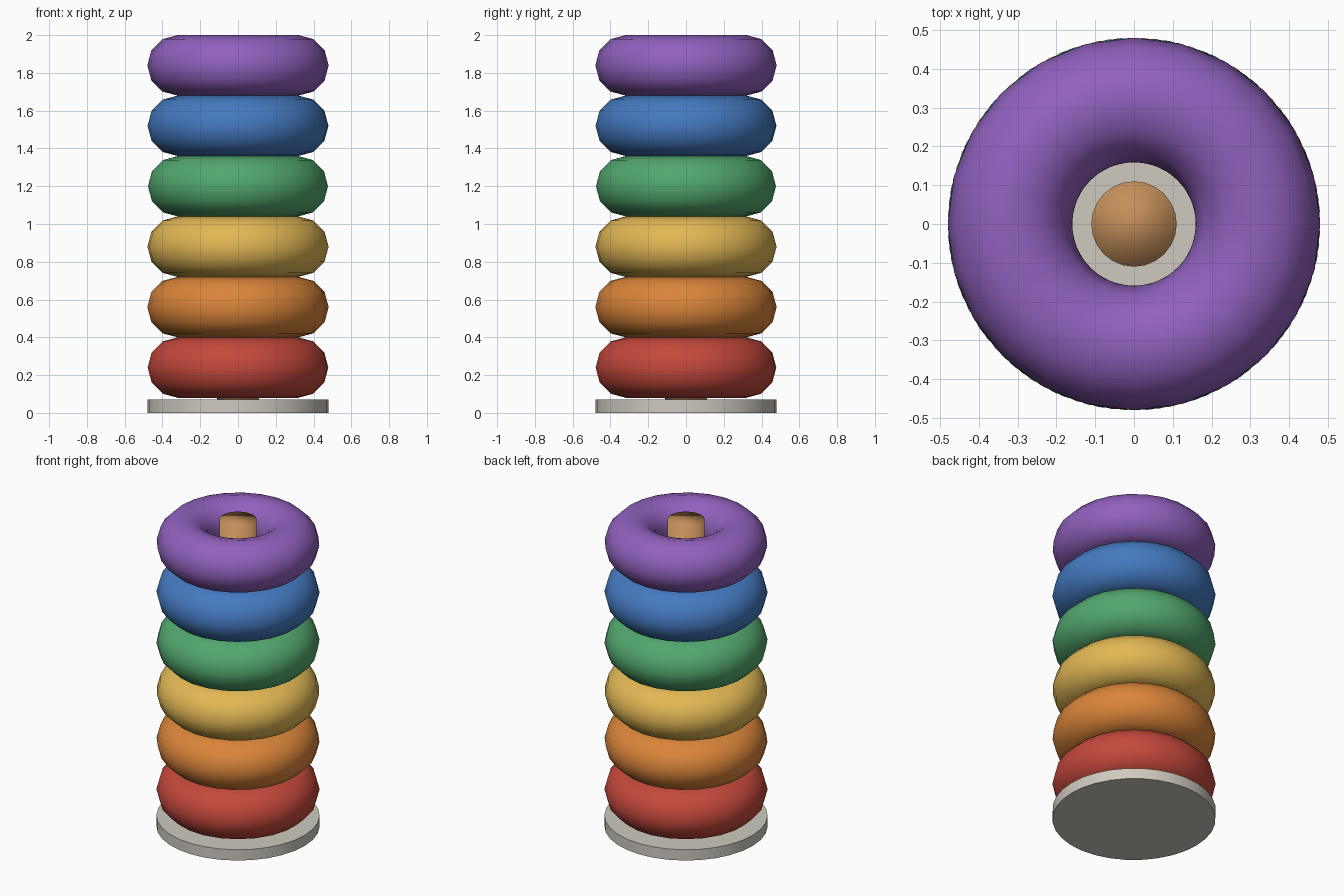
import bpy
import math

cube = bpy.data.objects.get("Cube")
if cube:
    bpy.data.objects.remove(cube, do_unlink=True)


def material(name, rgb):
    mat = bpy.data.materials.new(name)
    mat.use_nodes = True
    colour = (*rgb, 1.0)
    mat.diffuse_color = colour
    mat.node_tree.nodes["Principled BSDF"].inputs["Base Color"].default_value = colour
    return mat


def finish(name, mat):
    obj = bpy.context.object
    obj.name = name
    obj.data.name = name
    obj.data.materials.append(mat)
    return obj


def disc(name, radius, bottom, top, sides, mat):
    bpy.ops.mesh.primitive_cylinder_add(
        vertices=sides, radius=radius, depth=top - bottom,
        location=(0, 0, (bottom + top) / 2))
    return finish(name, mat)


# Round base plate
disc("base", 0.48, 0.0, 0.07, 32, material("pale grey", (0.62, 0.59, 0.53)))
bpy.ops.object.shade_smooth_by_angle(angle=math.radians(40))

# Wooden peg through the stack, with a softly shaded end
disc("peg", 0.11, 0.001, 1.99, 24, material("wood", (0.55, 0.275, 0.102)))
bpy.ops.object.shade_smooth()

# Equal rings, stacked touching each other and each turned a little
RING_RADIUS, TUBE_RADIUS, FIRST_HEIGHT = 0.32, 0.16, 0.24
RINGS = [
    ("red", (0.55, 0.065, 0.045)),
    ("orange", (0.70, 0.235, 0.042)),
    ("yellow", (0.76, 0.48, 0.09)),
    ("green", (0.085, 0.39, 0.155)),
    ("blue", (0.058, 0.195, 0.53)),
    ("purple", (0.283, 0.12, 0.515)),
]
for i, (colour, rgb) in enumerate(RINGS):
    bpy.ops.mesh.primitive_torus_add(
        major_segments=24, minor_segments=12,
        major_radius=RING_RADIUS, minor_radius=TUBE_RADIUS,
        location=(0, 0, FIRST_HEIGHT + 2 * TUBE_RADIUS * i),
        rotation=(0, 0, math.radians(4 * (len(RINGS) - 1 - i))))
    finish(colour + "_ring", material(colour, rgb))
    bpy.ops.object.shade_smooth()
